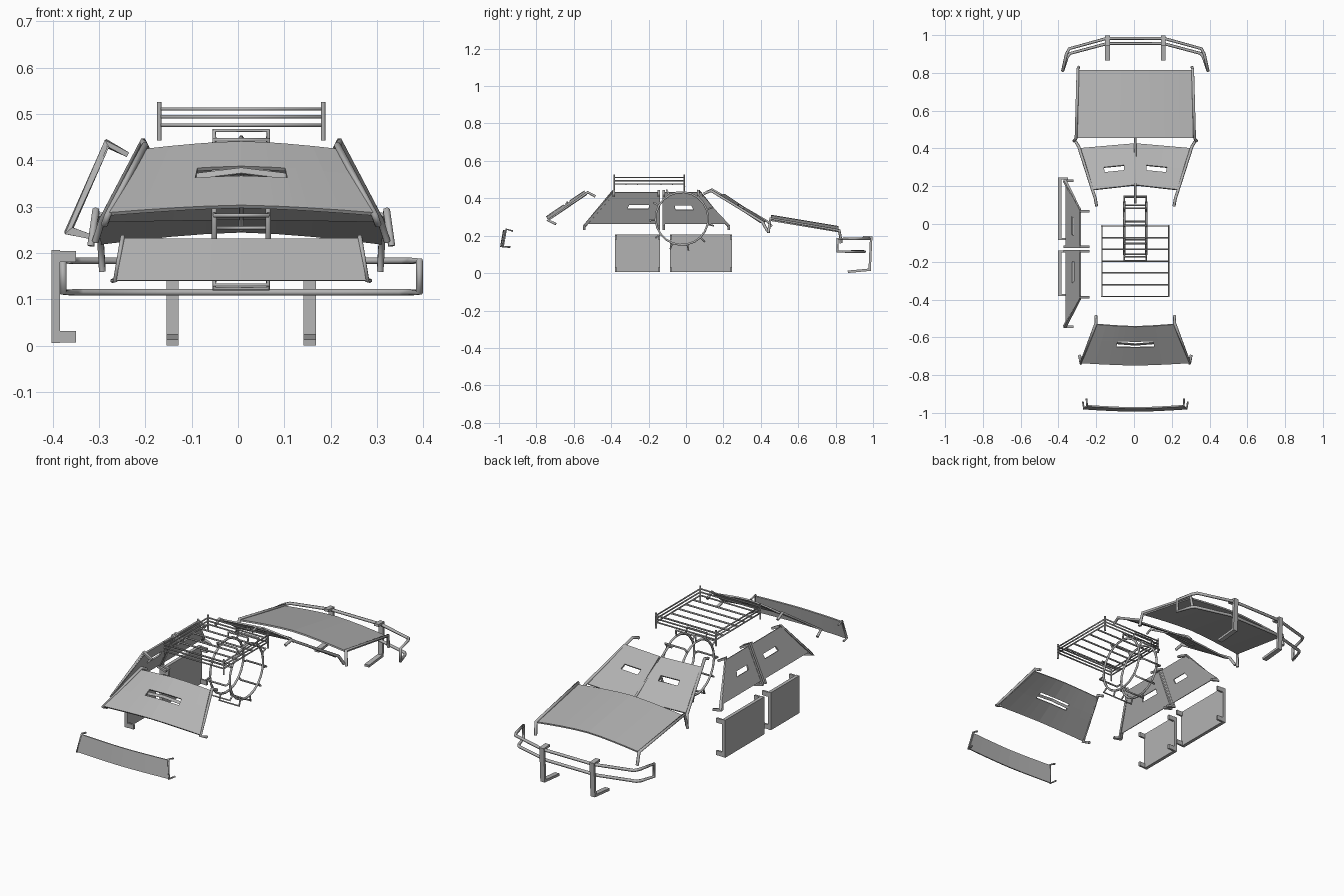
import bpy
import math
from mathutils import Vector

cube = bpy.data.objects.get("Cube")
if cube:
    bpy.data.objects.remove(cube, do_unlink=True)

CX = 0.007  # symmetry plane of the paired parts

steel = bpy.data.materials.new("grey_steel")
steel.use_nodes = True
steel.diffuse_color = (0.45, 0.45, 0.45, 1)
steel.node_tree.nodes["Principled BSDF"].inputs["Base Color"].default_value = steel.diffuse_color


def sheet(name, verts, faces, thick):
    mesh = bpy.data.meshes.new(name)
    mesh.from_pydata([tuple(v) for v in verts], [], faces)
    mesh.materials.append(steel)
    obj = bpy.data.objects.new(name, mesh)
    bpy.context.collection.objects.link(obj)
    mod = obj.modifiers.new("thickness", 'SOLIDIFY')
    mod.thickness = thick
    mod.offset = 0
    mod.use_even_offset = True
    return obj


def plate(name, corners, bend=(0, 0, 0), hole=None, n=8, thick=0.008):
    """Four-cornered plate, arched along its width, with an optional slot."""
    a, b, c, d = [Vector(p) for p in corners]
    us, vs = {i / n for i in range(n + 1)}, {0, 1}
    if hole:
        us |= set(hole[:2])
        vs |= set(hole[2:])
    us, vs = sorted(us), sorted(vs)
    verts = []
    for v in vs:
        for u in us:
            arch = 1 - abs(2 * u - 1) ** 1.5
            verts.append(a.lerp(b, u).lerp(d.lerp(c, u), v) + Vector(bend) * arch)
    w, faces = len(us), []
    for j in range(len(vs) - 1):
        for i in range(w - 1):
            u, v = (us[i] + us[i + 1]) / 2, (vs[j] + vs[j + 1]) / 2
            if hole and hole[0] < u < hole[1] and hole[2] < v < hole[3]:
                continue
            k = j * w + i
            faces.append((k, k + 1, k + w + 1, k + w))
    return sheet(name, verts, faces, thick)


def strap(name, pts, width, thick=0.008):
    """Bent flat strip following pts."""
    half = Vector(width) / 2
    verts = [Vector(p) + s * half for p in pts for s in (-1, 1)]
    faces = [(2 * i, 2 * i + 1, 2 * i + 3, 2 * i + 2) for i in range(len(pts) - 1)]
    return sheet(name, verts, faces, thick)


def bar(name, paths, radius, closed=False):
    """Welded rods, one for each path."""
    curve = bpy.data.curves.new(name, 'CURVE')
    curve.dimensions = '3D'
    curve.bevel_depth = radius
    curve.bevel_resolution = 1
    curve.use_fill_caps = True
    for pts in paths:
        spline = curve.splines.new('POLY')
        spline.points.add(len(pts) - 1)
        for point, p in zip(spline.points, pts):
            point.co = (*p, 1)
        spline.use_cyclic_u = closed
    curve.materials.append(steel)
    obj = bpy.data.objects.new(name, curve)
    bpy.context.collection.objects.link(obj)
    bpy.ops.object.select_all(action='DESELECT')
    obj.select_set(True)
    bpy.context.view_layer.objects.active = obj
    bpy.ops.object.convert(target='MESH')
    return obj


def side(pts, s):
    return [(CX + s * x, y, z) for x, y, z in pts]


def quad(low, high):
    """Corners of a symmetric plate from its left lower and upper corner."""
    return side([low], -1) + side([low], 1) + side([high], 1) + side([high], -1)


SIDES = ((-1, "right"), (1, "left"))

# Tube bumper with two sheet brackets
upper = [(0.385, 0.81), (0.365, 0.9), (0.35, 0.928), (0.15, 0.983)]
lower = [(0.385, 0.81), (0.36, 0.885), (0.345, 0.903), (0.15, 0.955)]
loop = []
for line, z in ((upper, 0.183), (lower, 0.115)):
    half = [(x, y, z) for x, y in line]
    run = side(half, -1) + side(half[::-1], 1)
    loop += run if z > 0.15 else run[::-1]
bar("bumper_tube", [loop], 0.008, True)
for s, label in SIDES:
    strap("bumper_bracket_" + label,
          side([(0.148, 0.865, 0.007), (0.148, 0.982, 0.018), (0.148, 0.99, 0.19),
                (0.148, 0.945, 0.193)], s), (0.026, 0, 0), 0.013)

# Hood, rear window and tail plates with their edge bars
plate("hood_plate", quad((0.303, 0.815, 0.222), (0.312, 0.455, 0.282)), (0, 0, 0.026))
plate("rear_window_plate", quad((0.285, -0.735, 0.284), (0.205, -0.53, 0.422)),
      (0, -0.012, 0.016), (0.3, 0.7, 0.46, 0.61))
strap("rear_window_slot_lip", [(CX - 0.098, -0.63, 0.365), (CX, -0.638, 0.377),
                               (CX + 0.098, -0.63, 0.365)], (0, 0.008, 0.012), 0.005)
plate("tail_plate", quad((0.27, -0.978, 0.14), (0.252, -0.962, 0.231)), (0, -0.012, 0))
edge_bars = {
    "hood_edge_bar": [(0.325, 0.44, 0.215), (0.314, 0.452, 0.292),
                      (0.304, 0.82, 0.228), (0.3, 0.83, 0.16)],
    "rear_window_edge_bar": [(0.208, -0.485, 0.41), (0.208, -0.525, 0.432),
                             (0.288, -0.738, 0.282), (0.295, -0.695, 0.262)],
    "tail_edge_bar": [(0.258, -0.925, 0.225), (0.256, -0.962, 0.235),
                      (0.272, -0.98, 0.14), (0.278, -0.94, 0.14)],
    "windshield_edge_bar": [(0.205, 0.095, 0.425), (0.212, 0.135, 0.44),
                            (0.3, 0.41, 0.272), (0.315, 0.435, 0.225)],
}
for name, pts in edge_bars.items():
    for s, label in SIDES:
        bar(name + "_" + label, [side(pts, s)], 0.005 if "tail" in name else 0.008)

# Split windshield with a centre bar
for s, label in SIDES:
    plate("windshield_plate_" + label,
          side([(0.292, 0.4, 0.27), (0.004, 0.425, 0.275),
                (0.004, 0.205, 0.42), (0.225, 0.18, 0.415)], s),
          hole=(0.36, 0.78, 0.5, 0.62), n=2)
bar("windshield_centre_bar", [[(CX, 0.11, 0.435), (CX, 0.14, 0.448),
                               (CX, 0.43, 0.28), (CX, 0.46, 0.25)]], 0.006)

# Side window plates leaning inwards, on one flank only
def lean(y, z, inset=0.0):
    return (-0.365 + (z - 0.25) * 0.44 + inset, y, z)


windows = (
    ("rear", (-0.53, -0.145, -0.145, -0.4), (0.48, 0.83, 0.47, 0.61)),
    ("front", (-0.12, 0.215, 0.08, -0.12), (0.23, 0.58, 0.44, 0.58)),
)
for label, ys, hole in windows:
    zs = (0.265, 0.265, 0.432, 0.432)
    plate("side_window_plate_" + label, [lean(y, z) for y, z in zip(ys, zs)],
          hole=hole, n=2)
    for end, low, top in (("back", ys[0], ys[3]), ("fore", ys[1], ys[2])):
        tilt = (low - top) * 0.1
        strap("side_window_bar_" + label + "_" + end,
              [lean(top - tilt, 0.412, 0.056), lean(top - tilt, 0.436),
               lean(low + tilt, 0.248), lean(low + tilt, 0.236, 0.05)],
              (0, 0.013, 0), 0.011)

# Lower door plates with corner tabs
for label, y0, y1 in (("rear", -0.38, -0.14), ("front", -0.085, 0.245)):
    x, z0, z1 = -0.394, 0.006, 0.206
    plate("door_plate_" + label, [(x, y0, z0), (x, y1, z0), (x, y1, z1), (x, y0, z1)],
          n=1, thick=0.018)
    for i, y in enumerate((y0 + 0.005, y1 - 0.005)):
        for j, z in enumerate((z0 + 0.013, z1 - 0.014)):
            strap("door_tab_%s_%d" % (label, 2 * i + j), [(x, y, z), (-0.35, y, z)],
                  (0, 0, 0.024), 0.01)

# Roof rack
rx, ya, yb = 0.177, -0.383, -0.01
corners = [(CX - rx, ya), (CX + rx, ya), (CX + rx, yb), (CX - rx, yb)]
bar("roof_rack_rails", [[(x, y, z) for x, y in corners] for z in (0.476, 0.494, 0.511)],
    0.0042, True)
bar("roof_rack_posts", [[(x, y, 0.443), (x, y, 0.526)] for x, y in corners], 0.005)
slats = [ya + (yb - ya) * i / 6 for i in range(1, 6)]
bar("roof_rack_slats", [[(CX - rx, y, 0.476), (CX + rx, y, 0.476)] for y in slats], 0.0045)

# Wheel cage: two hoops joined by raised cleats
COUNT, wx = 11, 0.058


def around(x, r, i):
    t = math.tau * i / COUNT + 0.08
    return (CX + x, -0.022 + r * math.sin(t), 0.292 + r * math.cos(t))


bar("wheel_cage_hoops",
    [[around(x, 0.141, i / 2) for i in range(2 * COUNT)] for x in (-wx, wx)], 0.006, True)
bar("wheel_cage_cleats",
    [[around(-wx, 0.138, i), around(-wx, 0.173, i), around(wx, 0.173, i), around(wx, 0.138, i)]
     for i in range(COUNT)], 0.005)
